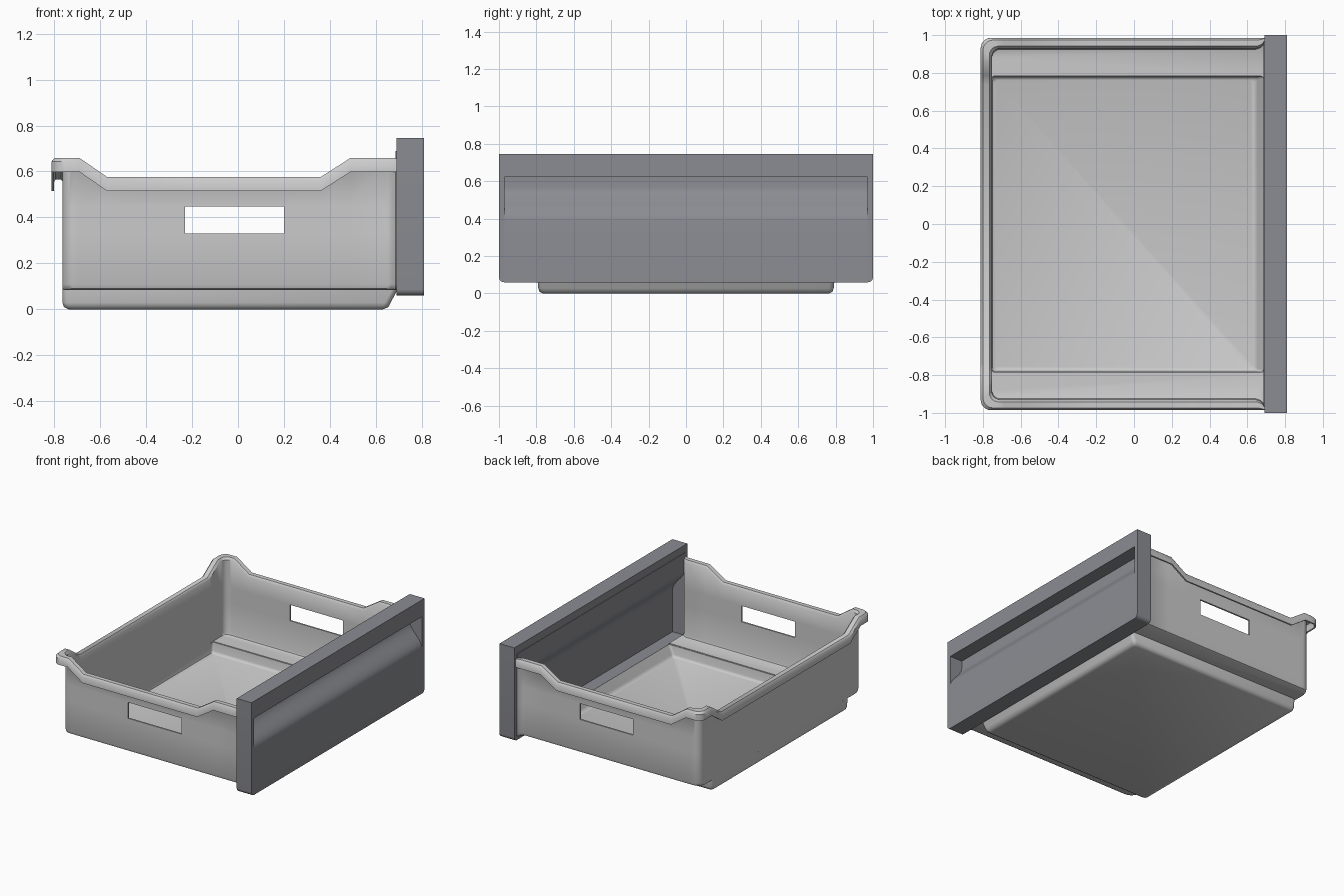
import bpy, bmesh, math

if "Cube" in bpy.data.objects:
    bpy.data.objects.remove(bpy.data.objects["Cube"])


def finish(name, bm, thickness=0, angle=40):
    """Turn a bmesh into a named object, optionally giving it sheet thickness."""
    bmesh.ops.recalc_face_normals(bm, faces=bm.faces)
    me = bpy.data.meshes.new(name)
    bm.to_mesh(me)
    bm.free()
    ob = bpy.data.objects.new(name, me)
    bpy.context.collection.objects.link(ob)
    bpy.ops.object.select_all(action='DESELECT')
    bpy.context.view_layer.objects.active = ob
    ob.select_set(True)
    if thickness:
        m = ob.modifiers.new("thickness", 'SOLIDIFY')
        m.thickness, m.offset = thickness, 0
        bpy.ops.object.modifier_apply(modifier=m.name)
    bpy.ops.object.shade_smooth_by_angle(angle=math.radians(angle))
    return ob


def prism(name, pts, place, a, b, angle=30):
    """Extrude a 2D outline between depths a and b; place maps (u, v, depth) to xyz."""
    bm = bmesh.new()
    ra = [bm.verts.new(place(u, v, a)) for u, v in pts]
    rb = [bm.verts.new(place(u, v, b)) for u, v in pts]
    bm.faces.new(ra)
    bm.faces.new(rb)
    n = len(pts)
    for i in range(n):
        k = (i + 1) % n
        bm.faces.new((ra[i], ra[k], rb[k], rb[i]))
    return finish(name, bm, angle=angle)


def ramp(v, a, b):
    return min(1, max(0, (v - a) / (b - a)))


def rim_height(x, y):
    """Rim is low along the middles, raised at the corners and at the panel."""
    along_x = max(ramp(-x, 0.57, 0.69), ramp(x, 0.36, 0.49))
    return 0.57 + 0.083 * min(along_x, ramp(abs(y), 0.74, 0.86))


# Plan path of the wall (inner) and flange edge (outer), front to back on +y
half = [((x, y), (x, 0.98)) for x, y in
        [(0.69, 0.973), (0.678, 0.954), (0.665, 0.942), (0.645, 0.935)]]
half += [((x, 0.935), (x, 0.98)) for x in (0.49, 0.36, 0.2, -0.23, -0.57, -0.69)]
for i in range(7):
    c, s = math.cos(math.pi / 2 * (1 + i / 6)), math.sin(math.pi / 2 * (1 + i / 6))
    half.append(((-0.708 + 0.05 * c, 0.885 + 0.05 * s),
                 (-0.756 + 0.05 * c, 0.93 + 0.05 * s)))
half += [((-0.758, y), (-0.806, y)) for y in (0.86, 0.79, 0.74)]
path = half + [((a, -b), (c, -d)) for (a, b), (c, d) in reversed(half)]

# Bin walls with hanging flange, grip openings and side ledges
bm = bmesh.new()
rows = []
for (ix, iy), (ox, oy) in path:
    h = rim_height(ix, iy)
    def mix(t):
        return ix + (ox - ix) * t, iy + (oy - iy) * t
    row = [(ix, iy * 0.983 if abs(iy) > 0.8 else iy, 0.09),
           (ix, iy * 0.994 if abs(iy) > 0.8 else iy, 0.095),
           (ix, iy, 0.11), (ix, iy, 0.33), (ix, iy, 0.447), (ix, iy, h - 0.012),
           (*mix(0.2), h), (*mix(0.8), h), (ox, oy, h - 0.012), (ox, oy, h - 0.055)]
    rows.append([bm.verts.new(p) for p in row])
for r, s in zip(rows, rows[1:]):
    grip = {round(r[0].co.x, 2), round(s[0].co.x, 2)} == {0.2, -0.23}
    for j in range(9):
        if not (grip and j == 3):
            bm.faces.new((r[j], s[j], s[j + 1], r[j + 1]))
for sign in (1, -1):
    edge = [r[0] for r in rows if r[0].co.y * sign > 0.785]
    corner = bm.verts.new((0.69, 0.79 * sign, 0.09))
    bm.faces.new(edge + [corner] if sign > 0 else [corner] + edge)
finish("bin_walls", bm, 0.012)

# Sunken floor, lofted from rounded rectangles
bm = bmesh.new()
rings = []
for x0, x1, y, z in [(-0.758, 0.69, 0.79, 0.09), (-0.758, 0.658, 0.784, 0.03),
                     (-0.753, 0.65, 0.779, 0.014), (-0.735, 0.63, 0.765, 0.006)]:
    rad, ring = 0.02, []
    for cx, cy, start in [(x1 - rad, y - rad, 0), (x0 + rad, y - rad, 1),
                          (x0 + rad, rad - y, 2), (x1 - rad, rad - y, 3)]:
        for k in range(5):
            t = math.pi / 2 * (start + k / 4)
            ring.append(bm.verts.new((cx + rad * math.cos(t), cy + rad * math.sin(t), z)))
    rings.append(ring)
for r, s in zip(rings, rings[1:]):
    for i in range(len(r)):
        k = (i + 1) % len(r)
        bm.faces.new((r[i], r[k], s[k], s[i]))
bm.faces.new(rings[-1])
finish("sunken_floor", bm, 0.012, 50)

# Front panel: hollow-backed section with a scooped handle recess
scoop = []
for i in range(13):
    t = i / 12
    scoop.append((0.759 + 0.051 * math.cos(math.pi * t), 0.39 + 0.18 * t))
section = [(0.69, 0.06), (0.81, 0.06)] + scoop
section += [(0.708, 0.622), (0.81, 0.622), (0.81, 0.745), (0.69, 0.745),
            (0.69, 0.69), (0.686, 0.69)]
section += [(x - 0.022, z) for x, z in reversed(scoop)]
section += [(0.788, 0.085), (0.69, 0.085)]
parts = [prism("front_panel", section, lambda u, v, d: (u, d, v), -0.97, 0.97)]

# Panel ends with rounded lower corners
end = [(0.97, 0.745), (0.97, 0.06)]
end += [(0.972 + 0.028 * math.sin(t), 0.088 - 0.028 * math.cos(t))
        for t in [math.pi / 2 * k / 6 for k in range(7)]]
end += [(1.0, 0.745)]
for side, sign in (("left", -1), ("right", 1)):
    parts.append(prism("panel_end_" + side, end,
                       lambda u, v, d, s=sign: (d, u * s, v), 0.69, 0.81))

dark = bpy.data.materials.new("dark_grey")
dark.diffuse_color = (0.26, 0.265, 0.29, 1)
dark.use_nodes = True
dark.node_tree.nodes["Principled BSDF"].inputs["Base Color"].default_value = dark.diffuse_color
for p in parts:
    p.data.materials.append(dark)
